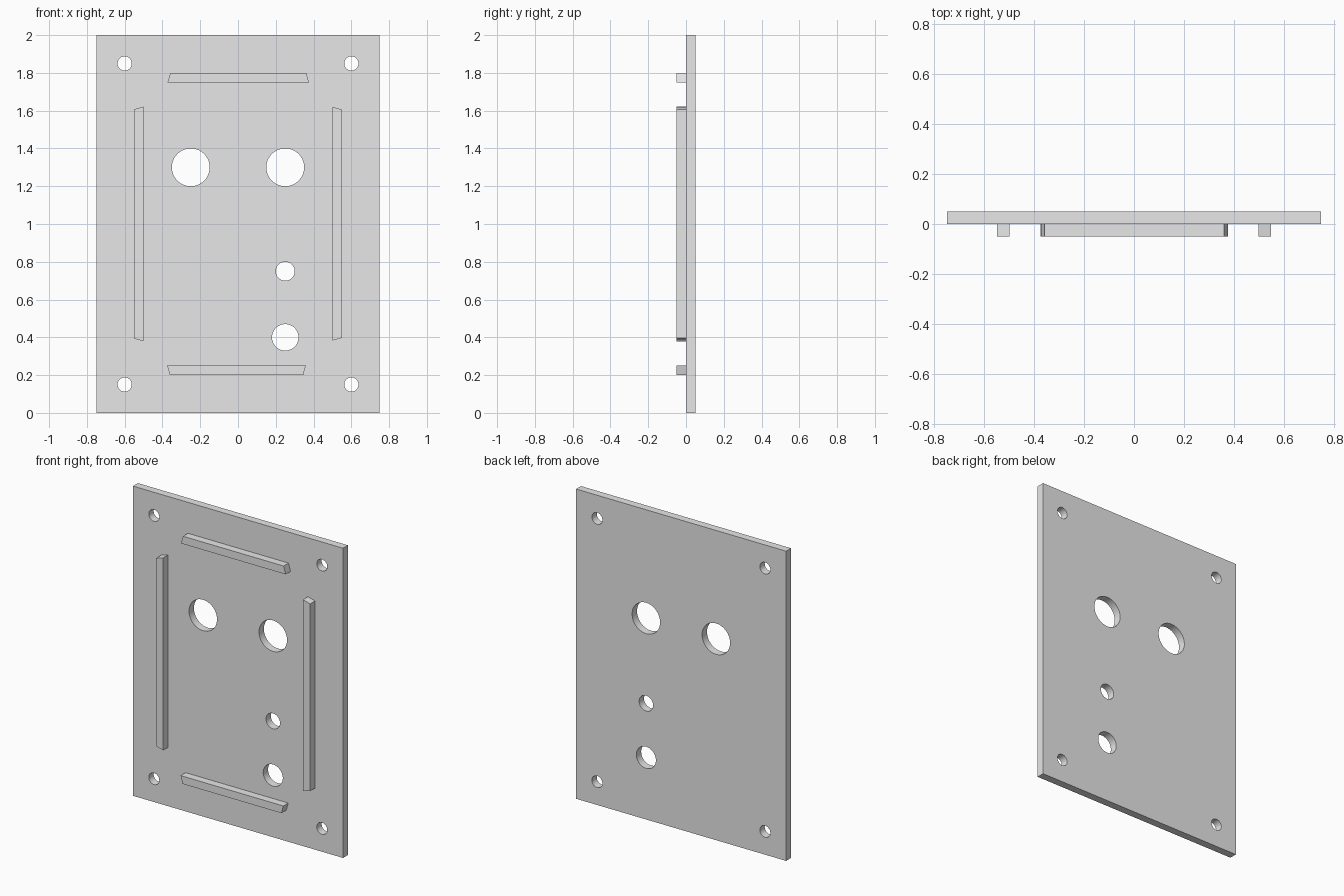
import bpy
import bmesh
from math import cos, sin, tau
from mathutils import Vector

if "Cube" in bpy.data.objects:
    bpy.data.objects.remove(bpy.data.objects["Cube"])

grey = bpy.data.materials.new("plain grey")
grey.use_nodes = True
grey.diffuse_color = (0.8, 0.8, 0.8, 1)
grey.node_tree.nodes["Principled BSDF"].inputs["Base Color"].default_value = (0.8, 0.8, 0.8, 1)


def circle(x, z, radius, sides=64):
    return [(x + radius * cos(tau * i / sides), z + radius * sin(tau * i / sides))
            for i in range(sides)]


def slab(name, outlines, y_front, y_back):
    """Fill x-z outlines (outer edge first, then holes) and extrude along y."""
    bm = bmesh.new()
    for outline in outlines:
        verts = [bm.verts.new((x, y_front, z)) for x, z in outline]
        for i, v in enumerate(verts):
            bm.edges.new((verts[i - 1], v))
    bmesh.ops.triangle_fill(bm, edges=bm.edges[:], use_beauty=True,
                            use_dissolve=False, normal=Vector((0, -1, 0)))
    result = bmesh.ops.extrude_face_region(bm, geom=bm.faces[:], use_keep_orig=True)
    moved = [g for g in result["geom"] if isinstance(g, bmesh.types.BMVert)]
    bmesh.ops.translate(bm, verts=moved, vec=(0, y_back - y_front, 0))
    bmesh.ops.recalc_face_normals(bm, faces=bm.faces[:])
    mesh = bpy.data.meshes.new(name)
    bm.to_mesh(mesh)
    bm.free()
    mesh.materials.append(grey)
    obj = bpy.data.objects.new(name, mesh)
    bpy.context.collection.objects.link(obj)
    bpy.ops.object.select_all(action="DESELECT")
    obj.select_set(True)
    bpy.context.view_layer.objects.active = obj
    bpy.ops.object.shade_smooth_by_angle()
    return obj


# Panel with corner screw holes and control holes
screw_holes = [circle(x, z, 0.0375) for x in (-0.6, 0.6) for z in (0.15, 1.85)]
control_holes = [circle(-0.25, 1.3, 0.1), circle(0.25, 1.3, 0.1),
                 circle(0.25, 0.75, 0.05), circle(0.25, 0.4, 0.07)]
border = [(-0.75, 0), (0.75, 0), (0.75, 2), (-0.75, 2)]
slab("panel", [border] + screw_holes + control_holes, 0, 0.05)

# Locating ribs with mitred ends
ribs = {
    "top_rib": [(-0.373, 1.75), (0.376, 1.75), (0.361, 1.8), (-0.358, 1.8)],
    "bottom_rib": [(-0.36, 0.2), (0.345, 0.2), (0.359, 0.25), (-0.375, 0.25)],
    "right_rib": [(-0.55, 0.394), (-0.5, 0.379), (-0.5, 1.622), (-0.55, 1.607)],
    "left_rib": [(0.5, 0.383), (0.55, 0.397), (0.55, 1.606), (0.5, 1.62)],
}
for name, outline in ribs.items():
    slab(name, [outline], -0.05, 0)
